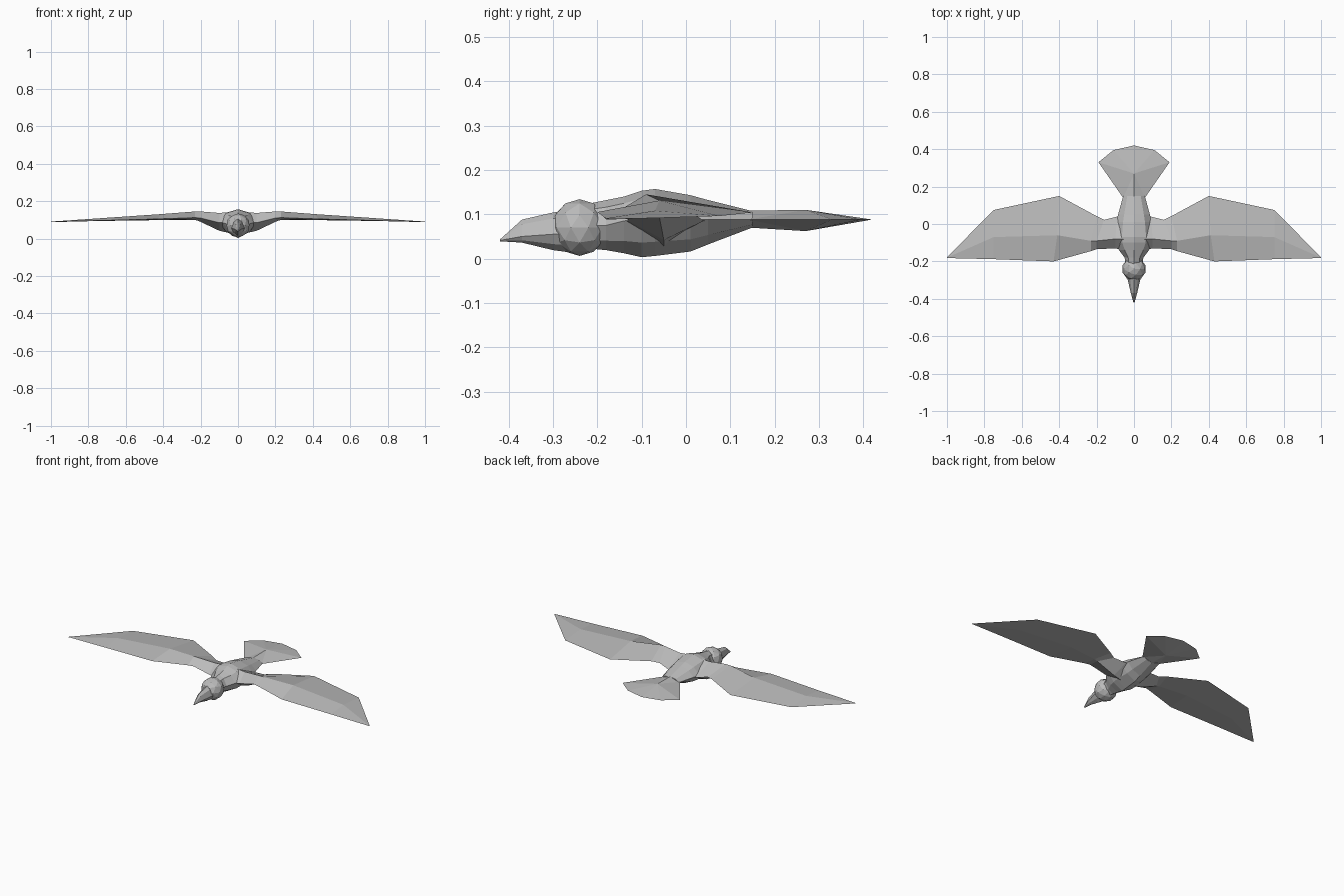
import bpy, bmesh
from mathutils import Vector

cube = bpy.data.objects.get("Cube")
if cube:
    bpy.data.objects.remove(cube)

GREY = (0.5, 0.5, 0.5, 1)
mat = bpy.data.materials.new("plain grey")
mat.use_nodes = True
mat.diffuse_color = GREY
mat.node_tree.nodes["Principled BSDF"].inputs["Base Color"].default_value = GREY


def finish(name, bm, mirror=False):
    bmesh.ops.remove_doubles(bm, verts=bm.verts[:], dist=0.0005)
    bmesh.ops.recalc_face_normals(bm, faces=bm.faces[:])
    mesh = bpy.data.meshes.new(name)
    bm.to_mesh(mesh)
    bm.free()
    mesh.materials.append(mat)
    obj = bpy.data.objects.new(name, mesh)
    bpy.context.collection.objects.link(obj)
    if mirror:
        obj.modifiers.new("mirror", "MIRROR")
    return obj


def loft(name, rings, mirror=False):
    """Skin a row of closed rings and cap both ends."""
    bm = bmesh.new()
    rows = [[bm.verts.new(p) for p in ring] for ring in rings]
    n = len(rows[0])
    for a, b in zip(rows, rows[1:]):
        for i in range(n):
            j = (i + 1) % n
            bm.faces.new((a[i], a[j], b[j], b[i]))
    bm.faces.new(rows[0])
    bm.faces.new(rows[-1])
    return finish(name, bm, mirror)


def ring(y, w, side, top, bottom):
    """Eight-sided cross-section with a raised back and a keel."""
    up, low = side + (top - side) * 0.72, side + (bottom - side) * 0.62
    half = [(0, top), (w * 0.62, up), (w, side), (w * 0.62, low), (0, bottom)]
    pts = half + [(-x, z) for x, z in half[-2:0:-1]]
    return [Vector((x, y, z)) for x, z in pts]


# Body from neck to rump: y, half width, widest height, top, bottom
loft("body", [ring(*s) for s in (
    (-0.24, 0.040, 0.075, 0.120, 0.025),
    (-0.18, 0.050, 0.075, 0.132, 0.019),
    (-0.14, 0.080, 0.085, 0.140, 0.012),
    (-0.10, 0.100, 0.090, 0.153, 0.003),
    (-0.07, 0.104, 0.090, 0.157, 0.006),
    (0.01, 0.095, 0.088, 0.143, 0.016),
    (0.05, 0.085, 0.088, 0.132, 0.032),
    (0.15, 0.058, 0.088, 0.107, 0.070))])

# Faceted head
bm = bmesh.new()
bmesh.ops.create_icosphere(bm, subdivisions=2, radius=0.064)
bmesh.ops.translate(bm, verts=bm.verts[:], vec=(0, -0.24, 0.07))
finish("head", bm)

# Hooked beak
loft("beak", [ring(*s) for s in (
    (-0.27, 0.040, 0.055, 0.108, 0.015),
    (-0.30, 0.033, 0.055, 0.104, 0.019),
    (-0.37, 0.017, 0.050, 0.088, 0.036),
    (-0.42, 0.003, 0.041, 0.043, 0.039))])

# Wings: each section is leading edge, ridge, trailing edge, underside
loft("wings", [
    [(0.04, -0.145, 0.085), (0.04, -0.08, 0.142), (0.05, 0.05, 0.088), (0.04, -0.05, 0.028)],
    [(0.10, -0.130, 0.085), (0.10, -0.08, 0.137), (0.09, 0.04, 0.085), (0.10, -0.05, 0.042)],
    [(0.20, -0.135, 0.110), (0.20, -0.09, 0.145), (0.16, 0.022, 0.098), (0.21, -0.06, 0.094)],
    [(0.23, -0.145, 0.112), (0.23, -0.09, 0.145), (0.20, 0.042, 0.105), (0.23, -0.06, 0.100)],
    [(0.43, -0.200, 0.105), (0.41, -0.06, 0.131), (0.40, 0.150, 0.104), (0.41, -0.04, 0.099)],
    [(0.75, -0.188, 0.096), (0.75, -0.07, 0.108), (0.75, 0.075, 0.096), (0.75, -0.07, 0.094)],
    [(1.0, -0.182, 0.090), (1.0, -0.180, 0.091), (1.0, -0.178, 0.090), (1.0, -0.180, 0.088)],
], mirror=True)

# Fanned tail: thin rim with a central ridge above and below
bm = bmesh.new()
rim = [bm.verts.new(p) for p in (
    (0.058, 0.14, 0.088), (0.19, 0.33, 0.088), (0.11, 0.395, 0.088), (0, 0.42, 0.088))]
for root_z, ridge_z in ((0.108, 0.110), (0.070, 0.062)):
    root = bm.verts.new((0, 0.14, root_z))
    ridge = bm.verts.new((0, 0.27, ridge_z))
    bm.faces.new((root, rim[0], ridge))
    for a, b in zip(rim, rim[1:]):
        bm.faces.new((a, b, ridge))
finish("tail", bm, mirror=True)
